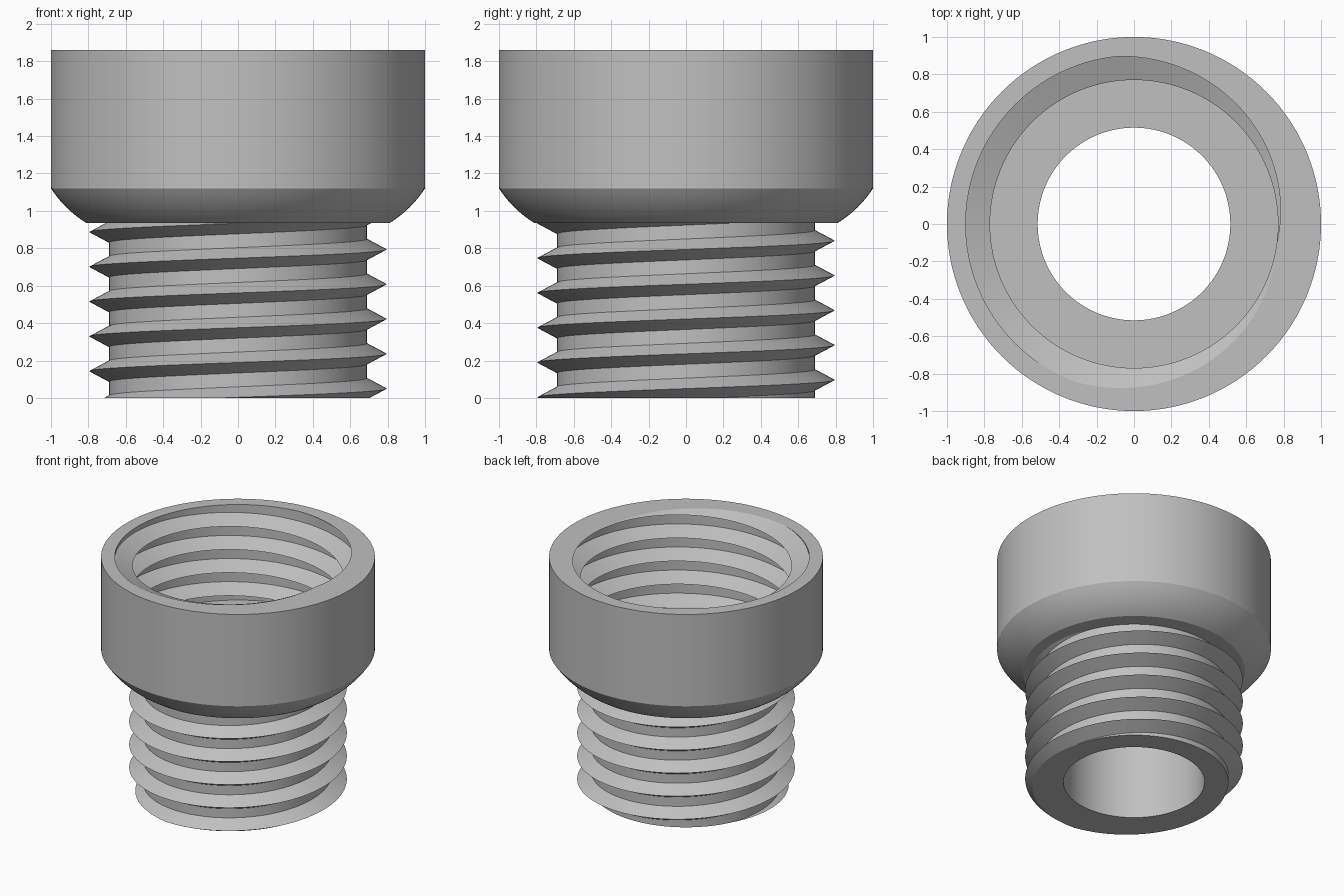
import bpy, bmesh, math
from mathutils import Vector

cube = bpy.data.objects.get("Cube")
if cube:
    bpy.data.objects.remove(cube, do_unlink=True)

SEGMENTS = 128
PITCH = 0.186
BORE = 0.515      # through hole radius
TOP = 1.86
FLOOR = 1.09      # bottom of the threaded socket
COLLAR_BASE = 0.935

grey = bpy.data.materials.new("plain grey")
grey.use_nodes = True
colour = (0.53, 0.53, 0.53, 1)
grey.diffuse_color = colour
grey.node_tree.nodes["Principled BSDF"].inputs["Base Color"].default_value = colour


def helical_wall(root, crest, half_width, start, low, high):
    """Right-handed V thread, trimmed flat at two heights."""
    bm = bmesh.new()
    first = math.floor((low - start) / PITCH) - 2
    last = math.ceil((high - start) / PITCH) + 2
    profile = [(r, start + k * PITCH + dz) for k in range(first, last)
               for r, dz in ((root, -half_width), (crest, 0), (root, half_width))]
    columns = []
    for i in range(SEGMENTS + 1):
        turn = i / SEGMENTS
        a = turn * math.tau
        columns.append([bm.verts.new((r * math.cos(a), r * math.sin(a), z + turn * PITCH))
                        for r, z in profile])
    for a, b in zip(columns, columns[1:]):
        for j in range(len(profile) - 1):
            bm.faces.new((a[j], b[j], b[j + 1], a[j + 1]))
    bmesh.ops.remove_doubles(bm, verts=bm.verts[:], dist=1e-5)
    for height, up in ((low, -1), (high, 1)):
        bmesh.ops.bisect_plane(bm, geom=bm.verts[:] + bm.edges[:] + bm.faces[:], dist=1e-6,
                               plane_co=(0, 0, height), plane_no=(0, 0, up), clear_outer=True)
    return bm


def rim(bm, height):
    return [e for e in bm.edges if e.is_boundary
            and all(abs(v.co.z - height) < 1e-4 for v in e.verts)]


def continue_rim(bm, edges, stations):
    """Extend an open rim through rings of (radius, height)."""
    for radius, height in stations:
        new = bmesh.ops.extrude_edge_only(bm, edges=edges)["geom"]
        for v in (g for g in new if isinstance(g, bmesh.types.BMVert)):
            flat = Vector((v.co.x, v.co.y, 0)).normalized() * radius
            v.co = (flat.x, flat.y, height)
        edges = [g for g in new if isinstance(g, bmesh.types.BMEdge)]


def finish(bm, name):
    bmesh.ops.recalc_face_normals(bm, faces=bm.faces[:])
    mesh = bpy.data.meshes.new(name)
    bm.to_mesh(mesh)
    bm.free()
    mesh.materials.append(grey)
    obj = bpy.data.objects.new(name, mesh)
    bpy.context.collection.objects.link(obj)
    bpy.ops.object.select_all(action="DESELECT")
    obj.select_set(True)
    bpy.context.view_layer.objects.active = obj
    bpy.ops.object.shade_smooth_by_angle(angle=math.radians(15))


# Stem: outside thread, flat end and through bore
bm = helical_wall(0.69, 0.795, 0.056, 0.05, 0, COLLAR_BASE + 0.015)
continue_rim(bm, rim(bm, 0), [(BORE, 0), (BORE, FLOOR)])
finish(bm, "threaded_stem")

# Collar: inside thread, socket floor, flat rim, outer wall and rounded underside
bm = helical_wall(0.9, 0.77, 0.053, 1.864, FLOOR, TOP)
top_rim, floor_rim = rim(bm, TOP), rim(bm, FLOOR)
outer, bulge, inner = Vector((1, 1.12)), Vector((0.926, 1.006)), Vector((0.81, COLLAR_BASE))
underside = []
for i in range(9):
    t = i / 8
    underside.append(tuple(outer * (1 - t) ** 2 + bulge * 2 * t * (1 - t) + inner * t * t))
continue_rim(bm, floor_rim, [(BORE, FLOOR)])
continue_rim(bm, top_rim, [(1, TOP)] + underside + [(0.68, COLLAR_BASE)])
finish(bm, "threaded_collar")
